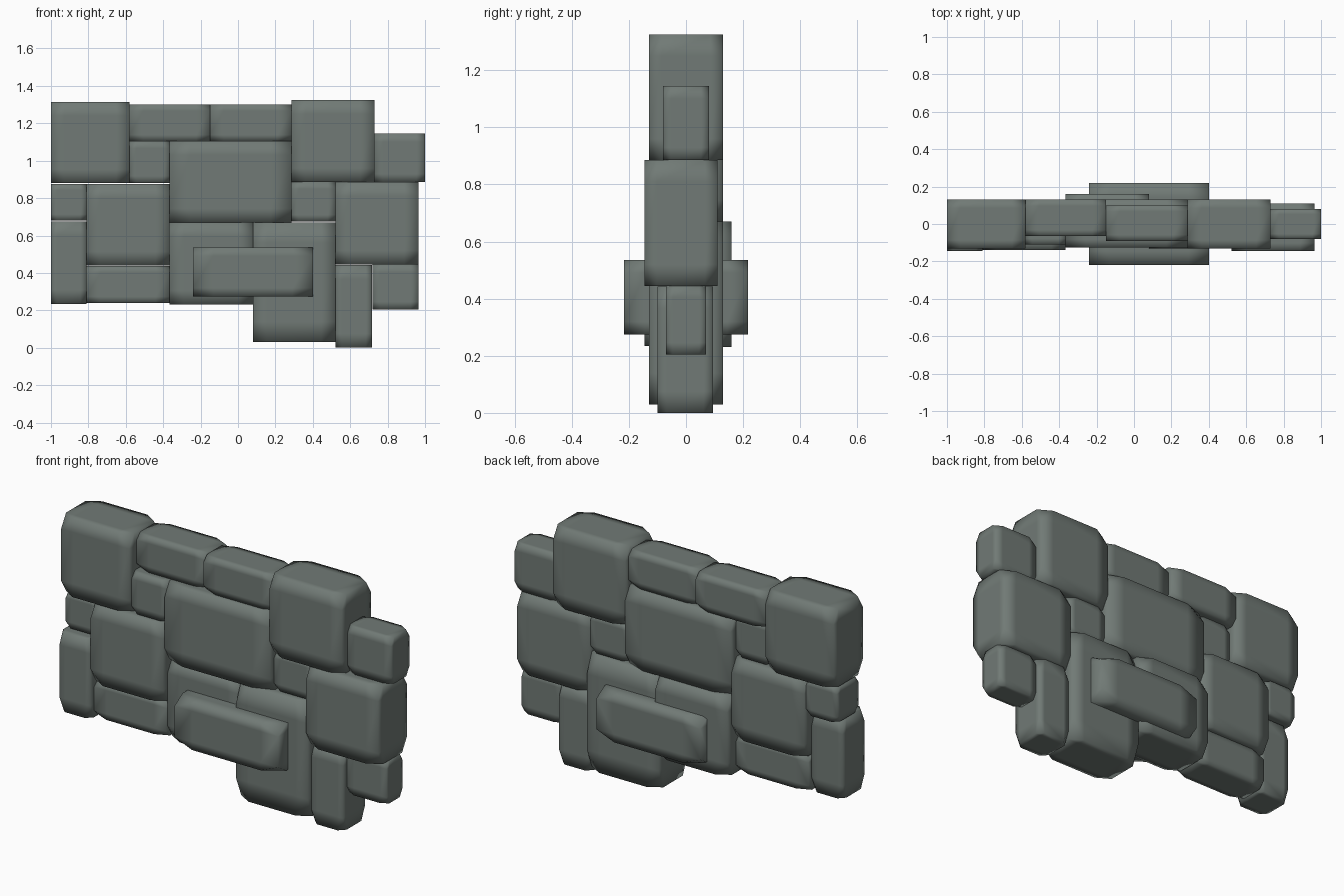
import bpy, bmesh
from itertools import product

if "Cube" in bpy.data.objects:
    bpy.data.objects.remove(bpy.data.objects["Cube"])

stone = bpy.data.materials.new("grey_green_stone")
stone.diffuse_color = (0.165, 0.195, 0.18, 1)
stone.use_nodes = True
stone.node_tree.nodes["Principled BSDF"].inputs["Base Color"].default_value = stone.diffuse_color

T = 0.17                                   # corner cut as a share of each side
STEPS = (0.0, T, 1 - T, 1.0)


def stone_block(name, x0, x1, y0, y1, z0, z1):
    """Box with a narrow border on each face and all eight corners cut off."""
    lo, size = (x0, y0, z0), (x1 - x0, y1 - y0, z1 - z0)
    bm = bmesh.new()
    verts = {}

    def vert(key):
        if key not in verts:
            verts[key] = bm.verts.new([lo[i] + STEPS[key[i]] * size[i] for i in range(3)])
        return verts[key]

    # six sides as 3 x 3 patches, leaving out the corner points
    for axis, side in product(range(3), (0, 3)):
        for a, b in product(range(3), range(3)):
            patch = []
            for da, db in ((0, 0), (1, 0), (1, 1), (0, 1)):
                key = [a + da, b + db]
                key.insert(axis, side)
                if not all(k in (0, 3) for k in key):
                    patch.append(vert(tuple(key)))
            bm.faces.new(patch)
    # triangles closing the cut corners
    for c in product((0, 3), repeat=3):
        tri = []
        for i in range(3):
            key = list(c)
            key[i] = 1 if c[i] == 0 else 2
            tri.append(vert(tuple(key)))
        bm.faces.new(tri)
    bmesh.ops.recalc_face_normals(bm, faces=bm.faces)
    for f in bm.faces:
        f.smooth = True
    me = bpy.data.meshes.new(name)
    bm.to_mesh(me)
    bm.free()
    me.materials.append(stone)
    bpy.context.collection.objects.link(bpy.data.objects.new(name, me))


# top course
stone_block("top_left_stone", -1.0, -0.58, -0.13, 0.13, 0.88, 1.315)
stone_block("top_cap_left", -0.58, -0.15, -0.065, 0.13, 1.105, 1.3)
stone_block("top_cap_right", -0.15, 0.285, -0.09, 0.1, 1.105, 1.3)
stone_block("top_right_stone", 0.285, 0.73, -0.13, 0.13, 0.885, 1.325)
stone_block("top_end_stone", 0.73, 1.0, -0.08, 0.08, 0.885, 1.145)

# middle course
stone_block("upper_filler_left", -0.58, -0.365, -0.11, 0.08, 0.88, 1.105)
stone_block("centre_stone", -0.365, 0.285, -0.125, 0.13, 0.67, 1.105)
stone_block("middle_end_left", -1.0, -0.81, -0.09, 0.1, 0.68, 0.875)
stone_block("middle_left_stone", -0.81, -0.365, -0.14, 0.12, 0.44, 0.875)
stone_block("upper_filler_right", 0.285, 0.52, -0.09, 0.1, 0.675, 0.885)
stone_block("middle_right_stone", 0.52, 0.965, -0.145, 0.11, 0.445, 0.885)

# bottom course
stone_block("lower_end_left", -1.0, -0.81, -0.145, 0.05, 0.235, 0.675)
stone_block("lower_left_stone", -0.81, -0.365, -0.11, 0.08, 0.24, 0.437)
stone_block("lower_centre_stone", -0.365, 0.08, -0.1, 0.16, 0.23, 0.67)
stone_block("lower_tall_stone", 0.08, 0.52, -0.13, 0.13, 0.03, 0.67)
stone_block("foot_stone", 0.522, 0.717, -0.1, 0.095, 0.0, 0.442)
stone_block("lower_end_right", 0.72, 0.965, -0.07, 0.07, 0.205, 0.445)

# long stone running through the wall
stone_block("through_stone", -0.24, 0.4, -0.218, 0.218, 0.275, 0.535)
